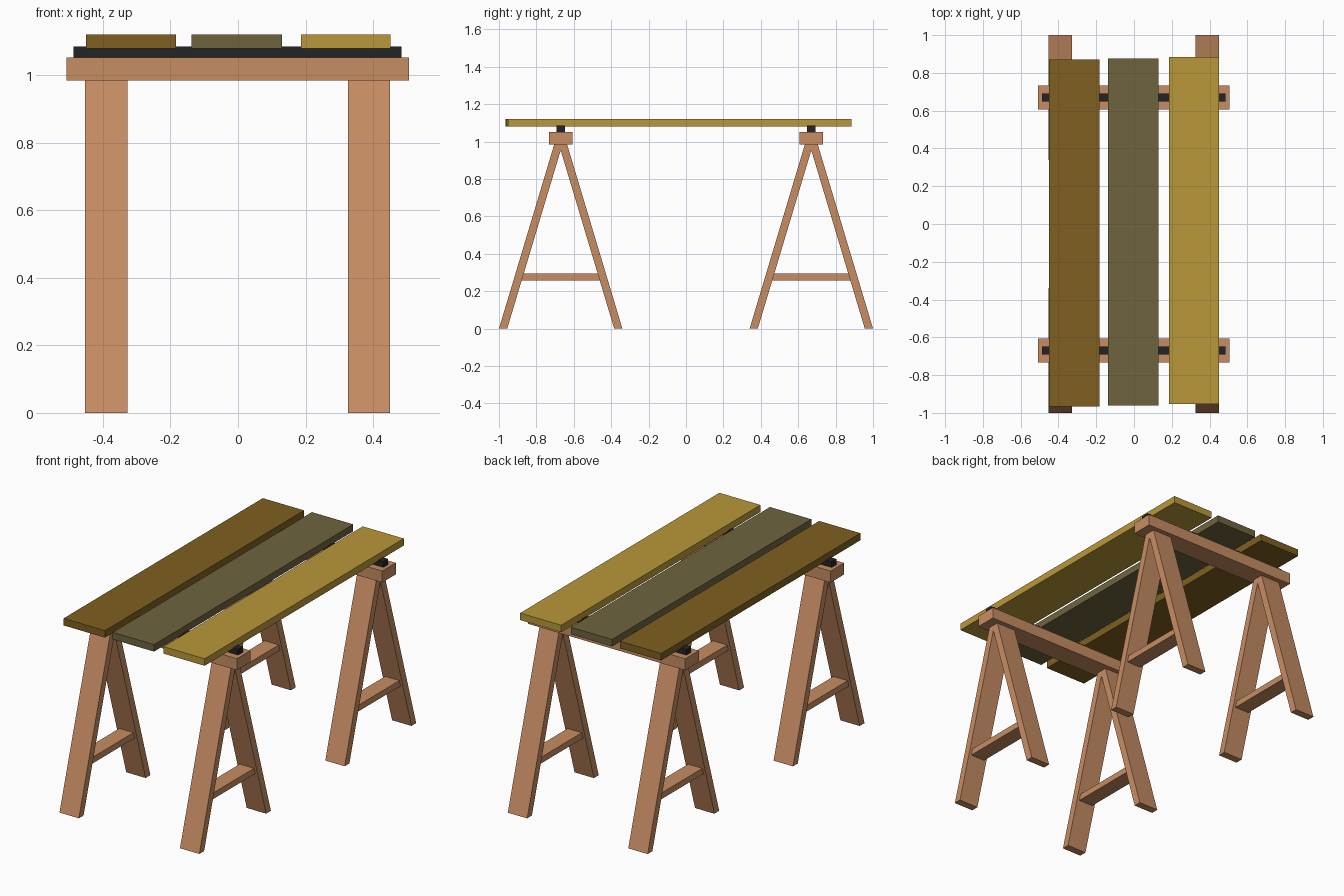
import bpy

if "Cube" in bpy.data.objects:
    bpy.data.objects.remove(bpy.data.objects["Cube"])


def material(name, rgb):
    """Flat colour given as 0-255 sRGB, stored as linear."""
    lin = [((c / 255 + 0.055) / 1.055) ** 2.4 for c in rgb]
    m = bpy.data.materials.new(name)
    m.diffuse_color = (*lin, 1)
    m.use_nodes = True
    m.node_tree.nodes["Principled BSDF"].inputs["Base Color"].default_value = m.diffuse_color
    return m


WOOD = material("trestle_wood", (199, 141, 99))
BLACK = material("black_rubber", (36, 36, 38))
BROWN = material("brown_plank", (127, 96, 32))
OLIVE = material("olive_plank", (110, 100, 62))
YELLOW = material("yellow_plank", (186, 152, 58))


def prism(name, mat, x, y, z, lean=0.0):
    """Box from ranges; its top is shifted along y by lean."""
    verts = [(px, py + (lean if pz == z[1] else 0), pz)
             for pz in z for px, py in
             ((x[0], y[0]), (x[1], y[0]), (x[1], y[1]), (x[0], y[1]))]
    faces = [(3, 2, 1, 0), (4, 5, 6, 7), (0, 1, 5, 4),
             (1, 2, 6, 5), (2, 3, 7, 6), (3, 0, 4, 7)]
    mesh = bpy.data.meshes.new(name)
    mesh.from_pydata(verts, [], faces)
    mesh.materials.append(mat)
    ob = bpy.data.objects.new(name, mesh)
    bpy.context.collection.objects.link(ob)
    return ob


# Two trestles
for end, cy in (("front", -0.67), ("back", 0.67)):
    prism(f"{end}_beam", WOOD, (-0.508, 0.506), (cy - 0.0625, cy + 0.0625), (0.985, 1.052))
    prism(f"{end}_rubber_strip", BLACK, (-0.487, 0.485), (cy - 0.022, cy + 0.022), (1.05, 1.085))

    for side, cx in (("left", -0.39), ("right", 0.388)):
        x = (cx - 0.0625, cx + 0.0625)
        # Splayed pair of legs leaning towards the beam
        for s, which in ((-1, "a"), (1, "b")):
            y = sorted((cy + s * 0.33, cy + s * 0.286))
            prism(f"{end}_{side}_leg_{which}", WOOD, x, y, (0, 0.99), lean=-s * 0.297)
        # Cross brace between the legs
        prism(f"{end}_{side}_brace", WOOD, (cx - 0.046, cx + 0.046),
              (cy - 0.225, cy + 0.225), (0.258, 0.294))

# Table top planks, slightly staggered
for name, mat, x, y in (
        ("left_plank", BROWN, (-0.45, -0.183), (-0.966, 0.871)),
        ("middle_plank", OLIVE, (-0.137, 0.13), (-0.96, 0.877)),
        ("right_plank", YELLOW, (0.186, 0.451), (-0.952, 0.885))):
    prism(name, mat, x, y, (1.08, 1.121))
